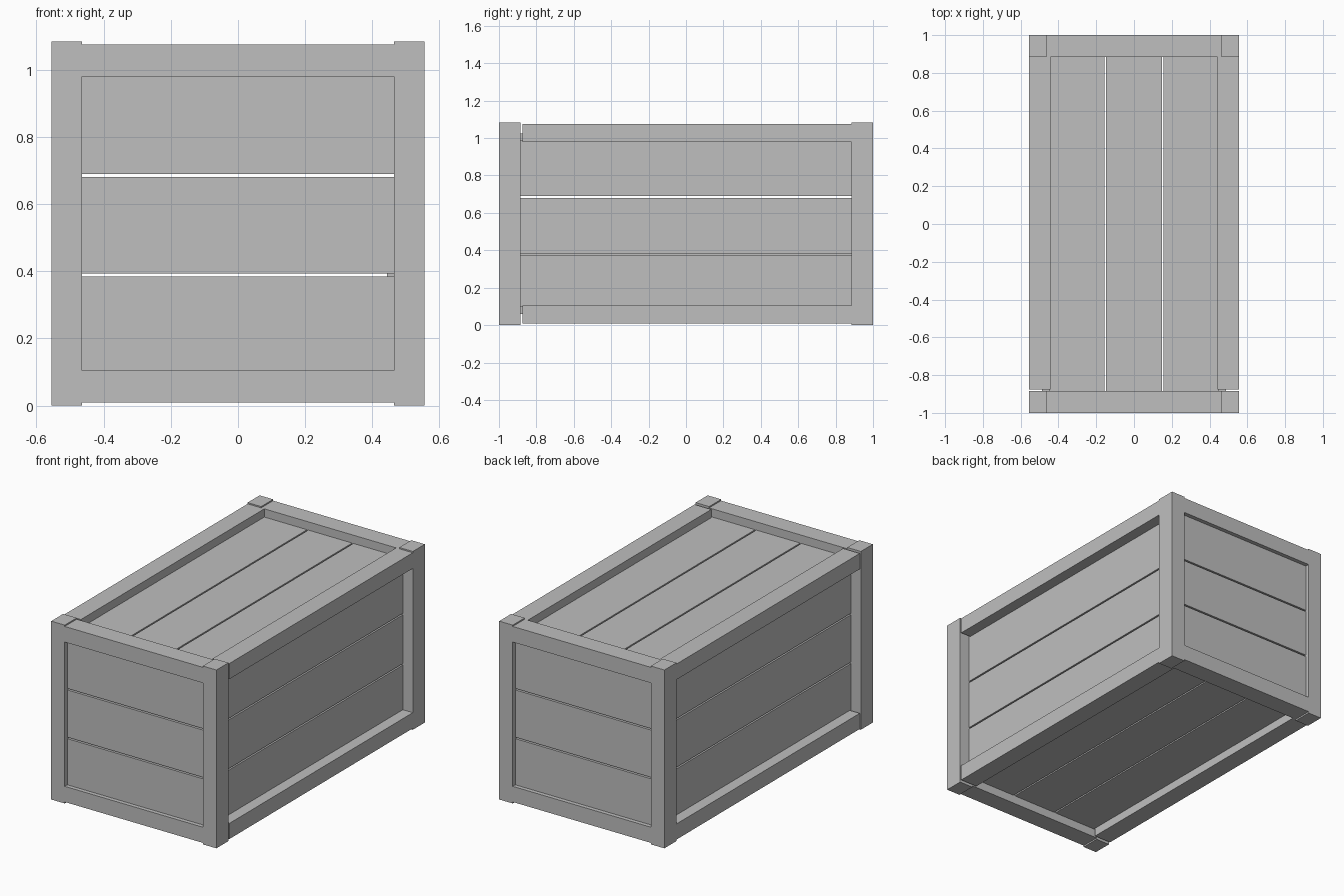
import bpy

cube = bpy.data.objects.get("Cube")
if cube:
    bpy.data.objects.remove(cube, do_unlink=True)

grey = bpy.data.materials.new("plain_grey")
colour = (0.52, 0.52, 0.52, 1)
grey.diffuse_color = colour
grey.use_nodes = True
grey.node_tree.nodes["Principled BSDF"].inputs["Base Color"].default_value = colour


def box(name, x, y, z):
    """Flat-faced block filling the three given (low, high) ranges."""
    bpy.ops.mesh.primitive_cube_add(size=1, location=[sum(r) / 2 for r in (x, y, z)])
    ob = bpy.context.object
    ob.name = name
    ob.scale = [r[1] - r[0] for r in (x, y, z)]
    bpy.ops.object.transform_apply(location=False, rotation=False, scale=True)
    ob.data.materials.append(grey)
    return ob


def mirrored(low, high, sign):
    return (low, high) if sign > 0 else (-high, -low)


W, L, H = 0.555, 1.0, 1.083      # half width, half length, height
POST_X, POST_Y = 0.464, 0.885    # inner edges of the corner posts
GAP = 0.009                      # slit between planks
SIDES = ((-1, "right"), (1, "left"))
ENDS = ((-1, "front"), (1, "back"))
LEVELS = (("bottom", (0.009, 0.104)), ("top", (0.98, 1.075)))


def plank_spans(low, high, count=3):
    width = (high - low - GAP * (count - 1)) / count
    return [(low + i * (width + GAP), low + i * (width + GAP) + width) for i in range(count)]


# Corner posts
for sx, side in SIDES:
    for sy, end in ENDS:
        box(f"{end}_{side}_post", mirrored(POST_X, W, sx), mirrored(POST_Y, L, sy), (0, H))

# Rails along the sides and across the ends
for level, z in LEVELS:
    for sx, side in SIDES:
        box(f"{level}_{side}_rail", mirrored(0.443, W, sx), (-0.875, POST_Y), z)
    for sy, end in ENDS:
        box(f"{level}_{end}_rail", (-POST_X, POST_X), mirrored(POST_Y, L, sy), z)

# End planks, slightly recessed
for sy, end in ENDS:
    for i, z in enumerate(plank_spans(0.097, 0.976)):
        box(f"{end}_plank_{i + 1}", (-POST_X, POST_X), mirrored(0.9, 0.975, sy),
            (z[0], z[1] + (0.01 if i == 2 else 0)))

# Side planks, deeply recessed
for sx, side in SIDES:
    for i, z in enumerate(plank_spans(0.097, 0.976)):
        drop = GAP if side == "left" else 0
        low = z[0] - (drop if i == 1 else 0)
        high = z[1] - (drop if i == 0 else 0) + (0.01 if i == 2 else 0)
        box(f"{side}_plank_{i + 1}", mirrored(0.443, 0.488, sx), (-0.89, 0.89), (low, high))

# Lid and floor planks
for name, z in (("floor", (0.06, 0.1)), ("lid", (0.983, 1.025))):
    for i, x in enumerate(plank_spans(-0.45, 0.45)):
        box(f"{name}_plank_{i + 1}", x, (-0.886, 0.886), z)
